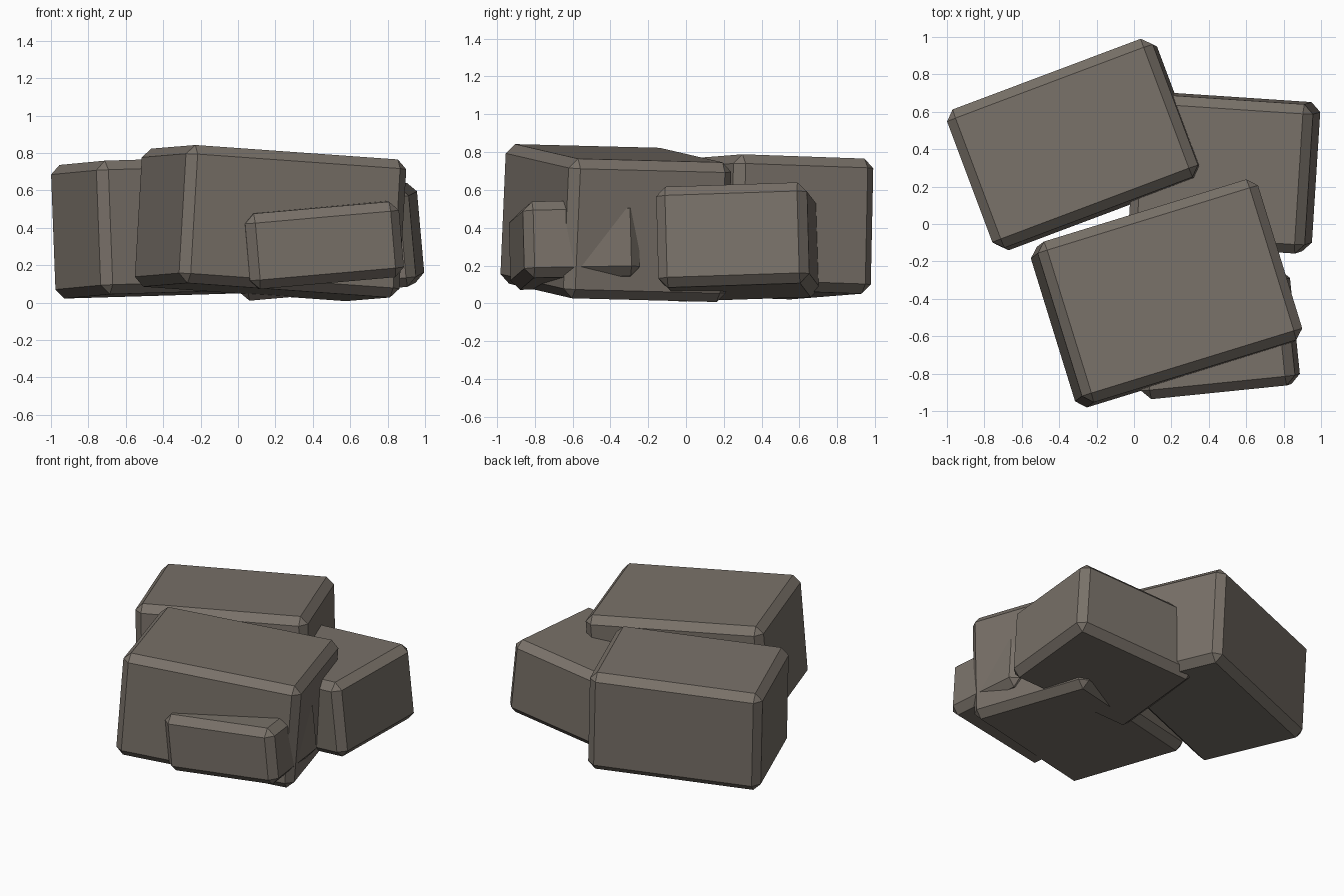
import bpy, bmesh
from math import radians
from mathutils import Matrix, Vector

if "Cube" in bpy.data.objects:
    bpy.data.objects.remove(bpy.data.objects["Cube"])

stone = bpy.data.materials.new("grey_brown_stone")
stone.diffuse_color = (0.19, 0.165, 0.14, 1)
stone.use_nodes = True
stone.node_tree.nodes["Principled BSDF"].inputs["Base Color"].default_value = stone.diffuse_color


def block(name, centre, size, yaw, rise_x, rise_y, bevel=0.05):
    """Chamfered box, turned by yaw and tilted up along its own x and y."""
    bm = bmesh.new()
    bmesh.ops.create_cube(bm, size=1)
    bmesh.ops.scale(bm, vec=Vector(size), verts=bm.verts)
    bmesh.ops.bevel(bm, geom=bm.edges[:], offset=bevel, segments=1,
                    affect='EDGES', clamp_overlap=True)
    rot = (Matrix.Rotation(radians(yaw), 4, 'Z')
           @ Matrix.Rotation(radians(-rise_x), 4, 'Y')
           @ Matrix.Rotation(radians(rise_y), 4, 'X'))
    bm.transform(Matrix.Translation(centre) @ rot)
    mesh = bpy.data.meshes.new(name)
    bm.to_mesh(mesh)
    bm.free()
    mesh.materials.append(stone)
    bpy.context.collection.objects.link(bpy.data.objects.new(name, mesh))


# Four overlapping rocks
block("back_left_rock", (-0.317, 0.425, 0.405), (1.175, 0.79, 0.715), 20.6, 1.6, -1.9)
block("front_rock", (0.174, -0.371, 0.425), (1.235, 0.90, 0.74), 17.1, -3.9, -1.4)
block("back_right_rock", (0.482, 0.275, 0.325), (0.95, 0.80, 0.535), -3.8, 5.0, 1.9)
block("small_front_rock", (0.436, -0.59, 0.31), (0.83, 0.615, 0.405), 5.8, 5.0, 1.0)
